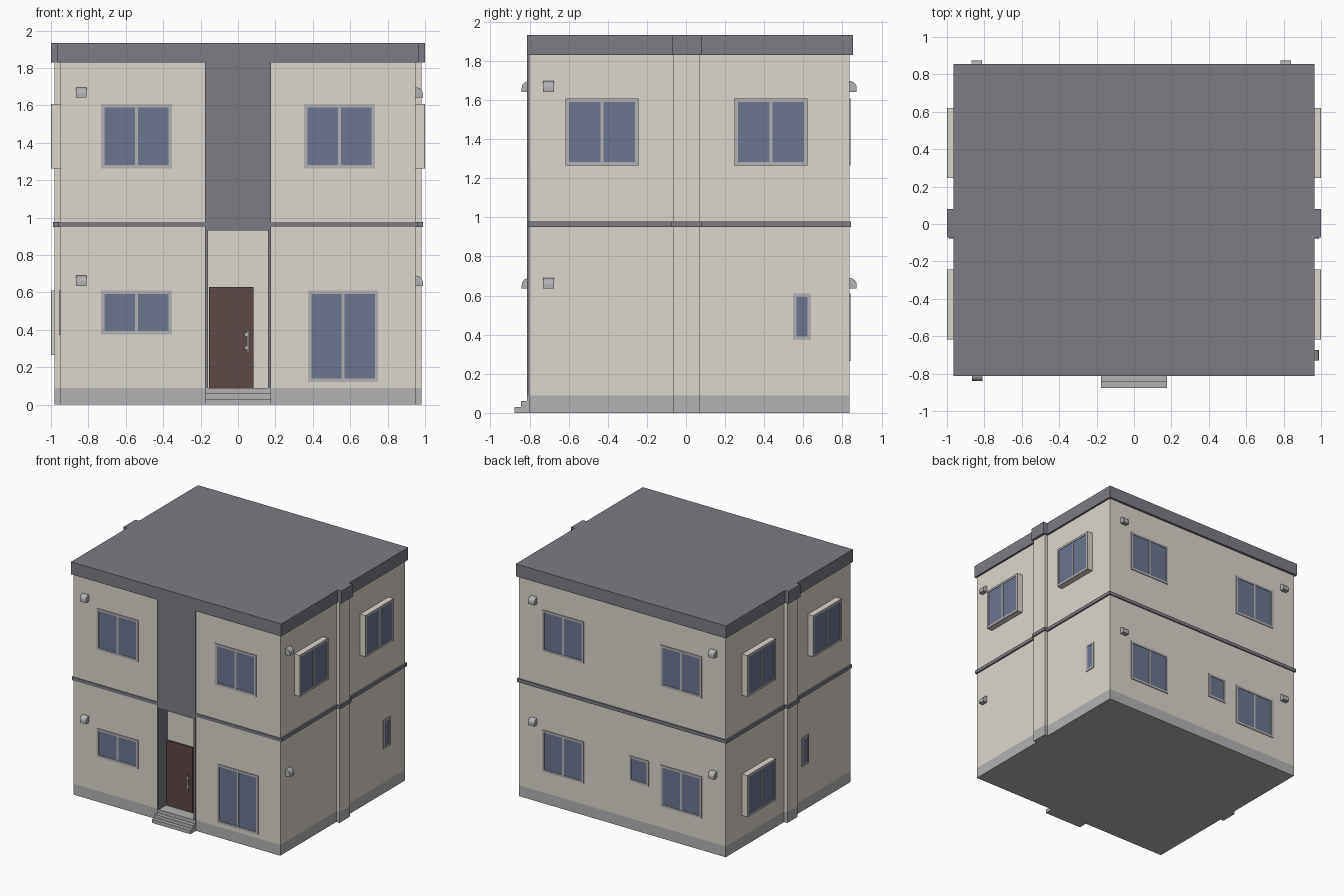
import bpy, bmesh, math
from mathutils import Matrix, Vector

if "Cube" in bpy.data.objects:
    bpy.data.objects.remove(bpy.data.objects["Cube"])


def material(name, rgb):
    m = bpy.data.materials.new(name)
    m.diffuse_color = (*rgb, 1)
    m.use_nodes = True
    m.node_tree.nodes["Principled BSDF"].inputs["Base Color"].default_value = m.diffuse_color
    return m


CREAM = material("cream_wall", (0.72, 0.68, 0.61))
DARK = material("dark_trim", (0.20, 0.20, 0.23))
GLASS = material("window_glass", (0.15, 0.18, 0.28))
WOOD = material("door_wood", (0.11, 0.065, 0.06))
GREY = material("light_grey", (0.45, 0.45, 0.45))


def finish(name, bm, mat, matrix=None):
    bmesh.ops.recalc_face_normals(bm, faces=bm.faces)
    if matrix:
        bm.transform(matrix)
    me = bpy.data.meshes.new(name)
    bm.to_mesh(me)
    bm.free()
    me.materials.append(mat)
    ob = bpy.data.objects.new(name, me)
    bpy.context.collection.objects.link(ob)
    return ob


def add_box(bm, x0, x1, y0, y1, z0, z1):
    m = Matrix.Translation(((x0 + x1) / 2, (y0 + y1) / 2, (z0 + z1) / 2))
    bmesh.ops.create_cube(bm, size=1, matrix=m @ Matrix.Diagonal((x1 - x0, y1 - y0, z1 - z0, 1)))


def box(name, mat, *dims, matrix=None):
    bm = bmesh.new()
    add_box(bm, *dims)
    return finish(name, bm, mat, matrix)


def prism(name, mat, points, offset, matrix=None):
    bm = bmesh.new()
    f = bm.faces.new([bm.verts.new(p) for p in points])
    r = bmesh.ops.extrude_face_region(bm, geom=[f])
    bmesh.ops.translate(bm, verts=[v for v in r["geom"] if isinstance(v, bmesh.types.BMVert)], vec=offset)
    return finish(name, bm, mat, matrix)


def storey(name, mat, xw, xp, y0, y1, p0, p1, z0, z1, notch=False):
    """Plan outline with a side pilaster left and right, raised from z0 to z1."""
    plan = [(xw, y0), (xw, p0), (xp, p0), (xp, p1), (xw, p1), (xw, y1)]
    plan += [(-x, y) for x, y in reversed(plan)]
    if notch:
        plan += [(-0.176, y0), (-0.176, -0.70), (0.176, -0.70), (0.176, y0)]
    return prism(name, mat, [(x, y, z0) for x, y in plan], (0, 0, z1 - z0))


# House shell
storey("foundation", GREY, 0.95, 0.98, -0.802, 0.835, -0.067, 0.07, 0, 0.09)
storey("lower_walls", CREAM, 0.95, 0.98, -0.802, 0.835, -0.067, 0.07, 0.09, 0.95, notch=True)
storey("floor_band", DARK, 0.963, 0.99, -0.807, 0.845, -0.077, 0.078, 0.95, 0.978)
storey("upper_walls", CREAM, 0.95, 0.98, -0.802, 0.835, -0.067, 0.07, 0.978, 1.83)
storey("roof_slab", DARK, 0.966, 1.0, -0.812, 0.855, -0.072, 0.08, 1.83, 1.933)

# Entrance: dark panel, lintel, jambs, steps, door
box("entrance_panel", DARK, -0.176, 0.176, -0.812, -0.79, 0.93, 1.83)
box("entrance_lintel", DARK, -0.176, 0.176, -0.811, -0.70, 0.93, 0.95)
for s, side in ((-1, "left"), (1, "right")):
    a, b = sorted((s * 0.16, s * 0.176))
    box(side + "_jamb", DARK, a, b, -0.812, -0.70, 0.09, 0.93)
profile = [(-0.79, 0), (-0.876, 0), (-0.876, 0.03), (-0.844, 0.03),
           (-0.844, 0.06), (-0.812, 0.06), (-0.812, 0.0905), (-0.79, 0.0905)]
prism("entrance_steps", GREY, [(-0.176, y, z) for y, z in profile], (0.352, 0, 0))
box("front_door", WOOD, -0.155, 0.083, -0.715, -0.695, 0.09, 0.63)
bm = bmesh.new()
add_box(bm, 0.047, 0.059, -0.74, -0.73, 0.28, 0.40)
for z in (0.295, 0.365):
    add_box(bm, 0.034, 0.059, -0.733, -0.714, z, z + 0.02)
finish("door_handle", bm, GREY)


# Wall frames: local x runs to the viewer's right, local -y points outward
def wall(face):
    angle, out = {"front": (0, (0, -0.802, 0)), "right": (90, (0.95, 0, 0)),
                  "back": (180, (0, 0.835, 0)), "left": (-90, (-0.95, 0, 0))}[face]
    return Matrix.Translation(Vector(out)) @ Matrix.Rotation(math.radians(angle), 4, "Z")


def window(face, cx, w, z0, z1, bay=False, panes=2):
    m = wall(face)
    if bay:
        box(face + "_bay_box", CREAM, cx - w / 2, cx + w / 2, -0.044, 0.01, z0, z1, matrix=m)
        m = m @ Matrix.Translation((0, -0.044, 0))
    x0, x1, t, d = cx - w / 2, cx + w / 2, 0.018, -0.006
    bm = bmesh.new()
    for a, b in ((x0, x0 + t), (x1 - t, x1)):
        add_box(bm, a, b, d, 0.005, z0, z1)
    for a, b in ((z0, z0 + t), (z1 - t, z1)):
        add_box(bm, x0 + t, x1 - t, d, 0.005, a, b)
    if panes == 2:
        add_box(bm, cx - 0.008, cx + 0.008, -0.005, 0.005, z0 + t, z1 - t)
    finish(face + "_window_frame", bm, GREY, m)
    box(face + "_window_glass", GLASS, x0 + t, x1 - t, -0.002, 0.004, z0 + t, z1 - t, matrix=m)


def vent(face, cx, z0):
    """Quarter-round hood."""
    pts = [(0.005, 0), (-0.038, 0), (-0.038, 0.02)]
    pts += [(-0.038 * math.cos(a), 0.02 + 0.035 * math.sin(a))
            for a in (math.radians(15 * i) for i in range(1, 7))] + [(0.005, 0.055)]
    prism(face + "_vent_hood", GREY, [(cx - 0.028, y, z0 + z) for y, z in pts], (0.056, 0, 0), wall(face))


# Upper windows: one pair per side, boxed out on the left and right walls
for cx in (-0.543, 0.543):
    for face in ("front", "back"):
        window(face, cx, 0.38, 1.264, 1.607)
for face, s in (("right", 1), ("left", -1)):
    for cy in (-0.43, 0.434):
        window(face, s * cy, 0.374, 1.264, 1.607, bay=True)

# Lower windows
window("front", -0.543, 0.38, 0.375, 0.61)
window("front", 0.562, 0.375, 0.122, 0.61)
for cx in (-0.543, 0.543):
    window("back", cx, 0.38, 0.265, 0.61)
window("back", 0.155, 0.175, 0.40, 0.61, panes=1)
window("right", 0.593, 0.094, 0.372, 0.61, panes=1)
window("left", -0.434, 0.374, 0.265, 0.61, bay=True)
window("left", 0.205, 0.094, 0.372, 0.61, panes=1)

# Vent hoods on both floors
for z in (0.635, 1.642):
    vent("front", -0.838, z)
    vent("right", -0.703, z)
    vent("back", -0.812, z)
    vent("back", 0.84, z)
